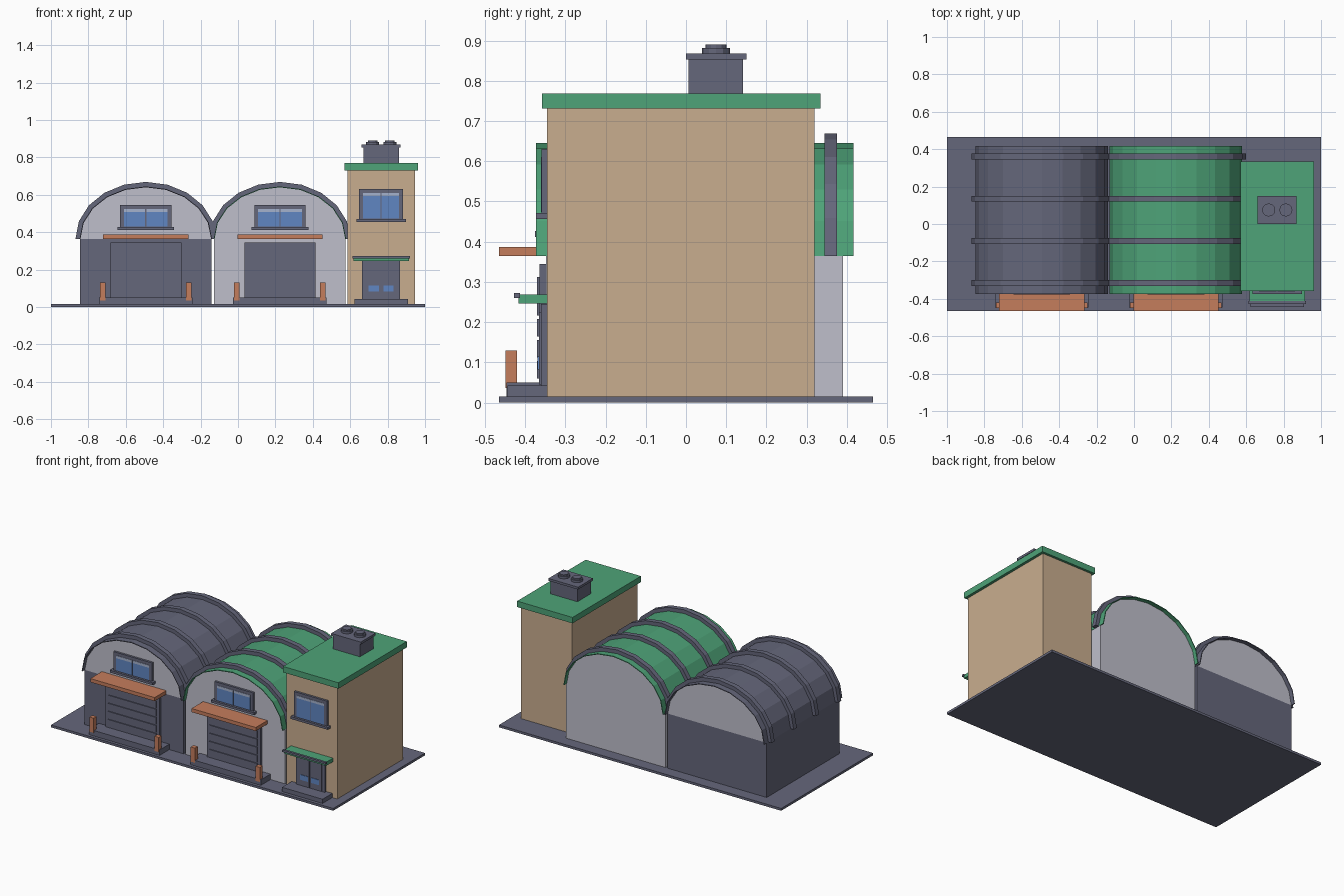
import bpy, bmesh, math

if "Cube" in bpy.data.objects:
    bpy.data.objects.remove(bpy.data.objects["Cube"], do_unlink=True)


def material(name, *rgb):
    lin = [((c / 255 + 0.055) / 1.055) ** 2.4 for c in rgb] + [1]
    m = bpy.data.materials.new(name)
    m.use_nodes = True
    m.diffuse_color = lin
    m.node_tree.nodes["Principled BSDF"].inputs["Base Color"].default_value = lin
    return m


SLATE = material("slate grey", 101, 103, 123)
PALE = material("pale grey", 191, 191, 203)
GREEN = material("roof green", 78, 163, 120)
SAND = material("sand wall", 201, 174, 143)
CLAY = material("terracotta", 197, 125, 92)
BLUE = material("window blue", 96, 134, 194)
HAZE = material("window highlight", 165, 178, 205)


def finish(name, bm, mat):
    bmesh.ops.recalc_face_normals(bm, faces=bm.faces)
    mesh = bpy.data.meshes.new(name)
    bm.to_mesh(mesh)
    bm.free()
    mesh.materials.append(mat)
    ob = bpy.data.objects.new(name, mesh)
    bpy.context.collection.objects.link(ob)
    return ob


def box(name, mat, x, y, z):
    """Box from (min, max) pairs."""
    bm = bmesh.new()
    bmesh.ops.create_cube(bm, size=1)
    for v in bm.verts:
        for i, (lo, hi) in enumerate((x, y, z)):
            v.co[i] = lo if v.co[i] < 0 else hi
    return finish(name, bm, mat)


def disc(name, mat, x, y, z0, z1, r):
    bm = bmesh.new()
    bmesh.ops.create_cone(bm, cap_ends=True, segments=12, radius1=r, radius2=r, depth=z1 - z0)
    bmesh.ops.translate(bm, verts=bm.verts, vec=(x, y, (z0 + z1) / 2))
    return finish(name, bm, mat)


SPRING, STEPS = 0.365, 10


def arch(name, mat, cx, rx, rz, y0, y1, thick=0):
    """Half-ellipse extruded along y; a band if thick is set, else solid."""
    angles = [math.pi * i / STEPS for i in range(STEPS + 1)]

    def curve(a, b):
        return [(cx + a * math.cos(t), SPRING + b * math.sin(t)) for t in angles]

    outer = curve(rx, rz)
    bm = bmesh.new()
    if thick:
        inner = curve(rx - thick, rz - thick)
        quads = [(outer[i], outer[i + 1], inner[i + 1], inner[i]) for i in range(STEPS)]
    else:
        quads = [outer]
    faces = [bm.faces.new([bm.verts.new((px, y0, pz)) for px, pz in q]) for q in quads]
    bmesh.ops.remove_doubles(bm, verts=bm.verts, dist=1e-5)
    ext = bmesh.ops.extrude_face_region(bm, geom=bm.faces[:], use_keep_orig=True)
    new = [v for v in ext["geom"] if isinstance(v, bmesh.types.BMVert)]
    bmesh.ops.translate(bm, verts=new, vec=(0, y1 - y0, 0))
    return finish(name, bm, mat)


def window(name, cx, half, z0, z1, wall):
    """Frame, two panes with a highlight strip, and a sill."""
    box(name + "_frame", SLATE, (cx - half, cx + half), (wall - 0.014, wall), (z0, z1))
    face = wall - 0.014
    top = z1 - 0.02
    for side, s in (("left", 1), ("right", -1)):
        xs = sorted((cx + s * 0.003, cx + s * (half - 0.02)))
        box(f"{name}_pane_{side}", BLUE, xs, (face - 0.002, face), (z0 + 0.012, top - 0.016))
        box(f"{name}_highlight_{side}", HAZE, xs, (face - 0.002, face), (top - 0.016, top))
    box(name + "_sill", SLATE, (cx - half - 0.015, cx + half + 0.015),
        (wall - 0.028, wall), (z0 - 0.006, z0 + 0.009))


FRONT, BACK, GROUND = -0.348, 0.39, 0.015


def hangar(name, cx, wall_mat, roof_mat):
    # walls, gable and vaulted roof
    box(name + "_walls", wall_mat, (cx - 0.352, cx + 0.352), (FRONT, BACK), (GROUND, SPRING))
    arch(name + "_gable", PALE, cx, 0.349, 0.277, FRONT, BACK)
    arch(name + "_roof", roof_mat, cx, 0.354, 0.28, -0.373, 0.416, 0.005)
    for i in range(4):
        y = -0.315 + i * 0.225
        arch(f"{name}_rib_{i}", SLATE, cx, 0.376, 0.304, y - 0.016, y + 0.016, 0.026)
    # roller door with slats
    box(name + "_door", SLATE, (cx - 0.19, cx + 0.19), (-0.364, FRONT), (0.05, 0.345))
    for i in range(5):
        z = 0.06 + i * 0.052
        box(f"{name}_door_slat_{i}", SLATE, (cx - 0.17, cx + 0.17), (-0.37, -0.36), (z, z + 0.044))
    # step, bollards and canopy
    box(name + "_step", SLATE, (cx - 0.25, cx + 0.25), (-0.446, FRONT), (GROUND, 0.05))
    for side, s in (("left", 1), ("right", -1)):
        px = cx + s * 0.23
        box(f"{name}_bollard_{side}", CLAY, (px - 0.015, px + 0.015), (-0.449, -0.42), (0.036, 0.13))
    box(name + "_canopy", CLAY, (cx - 0.228, cx + 0.228), (-0.465, FRONT), (0.364, 0.387))
    window(name + "_window", cx, 0.137, 0.418, 0.545, FRONT)


box("ground_slab", SLATE, (-1, 1), (-0.465, 0.465), (0, GROUND))
hangar("right_hangar", -0.493, SLATE, SLATE)
hangar("left_hangar", 0.224, PALE, GREEN)

# office tower
TX, TF = 0.765, -0.345
box("tower_walls", SAND, (0.585, 0.945), (TF, 0.32), (GROUND, 0.733))
box("tower_roof", GREEN, (0.57, 0.962), (-0.358, 0.335), (0.731, 0.769))
window("tower_window", TX, 0.117, 0.462, 0.63, TF)

# rooftop vent housing with fans
box("vent_housing", SLATE, (0.67, 0.86), (0.006, 0.142), (0.769, 0.855))
box("vent_cap", SLATE, (0.66, 0.87), (0, 0.15), (0.853, 0.868))
for i, x in enumerate((0.72, 0.812)):
    disc(f"vent_fan_{i}", SLATE, x, 0.075, 0.868, 0.882, 0.035)
    disc(f"vent_fan_hub_{i}", SLATE, x, 0.075, 0.88, 0.89, 0.026)

# tower entrance
box("entrance_step", SLATE, (0.623, 0.91), (-0.444, TF), (GROUND, 0.042))
box("entrance_frame", SLATE, (TX - 0.102, TX + 0.102), (-0.36, TF), (0.04, 0.245))
for side, s in (("left", 1), ("right", -1)):
    leaf = sorted((TX + s * 0.004, TX + s * 0.082))
    pane = sorted((TX + s * 0.012, TX + s * 0.066))
    box(f"entrance_leaf_{side}", SLATE, leaf, (-0.366, -0.358), (0.045, 0.225))
    box(f"entrance_pane_{side}", BLUE, pane, (-0.369, -0.366), (0.082, 0.115))
box("entrance_canopy", GREEN, (0.618, 0.915), (-0.416, TF), (0.246, 0.269))
box("entrance_canopy_lip", SLATE, (0.613, 0.92), (-0.428, -0.413), (0.26, 0.273))
